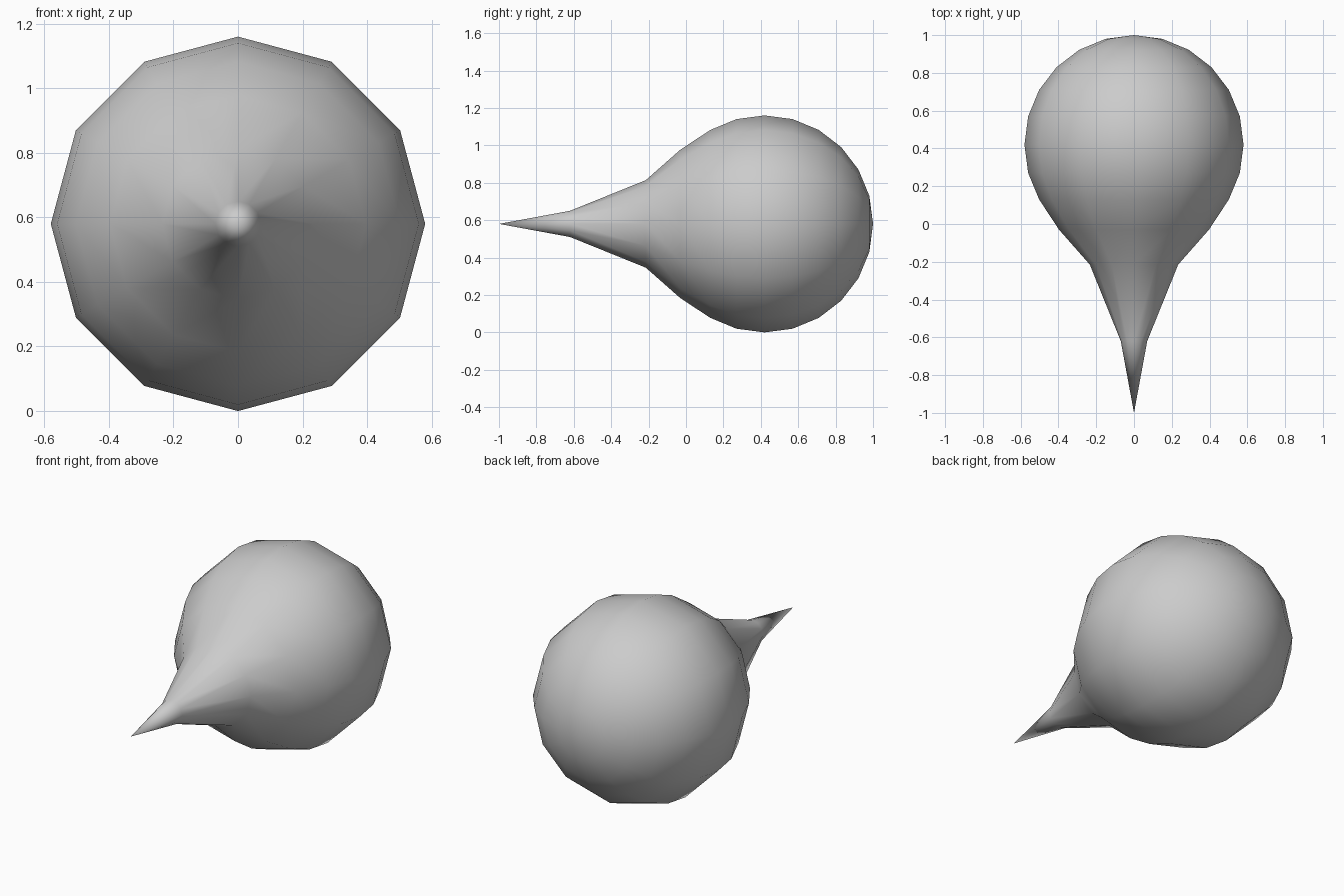
import bpy, bmesh
from math import sin, cos, pi, radians

if "Cube" in bpy.data.objects:
    bpy.data.objects.remove(bpy.data.objects["Cube"])

R, CY, SIDES = 0.58, 0.42, 12

# Profile (y, radius): pointed neck, then a round bulb in 15 degree steps
profile = [(-0.62, 0.07), (-0.215, 0.234), (-0.03, 0.397)]
profile += [(CY - R * cos(radians(a)), R * sin(radians(a))) for a in range(60, 180, 15)]

bm = bmesh.new()
tip = bm.verts.new((0, -1, R))
end = bm.verts.new((0, CY + R, R))
rings = [[bm.verts.new((r * sin(2 * pi * i / SIDES), y, R + r * cos(2 * pi * i / SIDES)))
          for i in range(SIDES)] for y, r in profile]

# Skin between rings, with fans closing both ends
for i in range(SIDES):
    j = (i + 1) % SIDES
    bm.faces.new((tip, rings[0][i], rings[0][j]))
    bm.faces.new((end, rings[-1][j], rings[-1][i]))
    for a, b in zip(rings, rings[1:]):
        bm.faces.new((a[i], b[i], b[j], a[j]))
bmesh.ops.recalc_face_normals(bm, faces=bm.faces)
for f in bm.faces:
    f.smooth = True

mesh = bpy.data.meshes.new("teardrop")
bm.to_mesh(mesh)
bm.free()
bpy.context.collection.objects.link(bpy.data.objects.new("teardrop", mesh))
